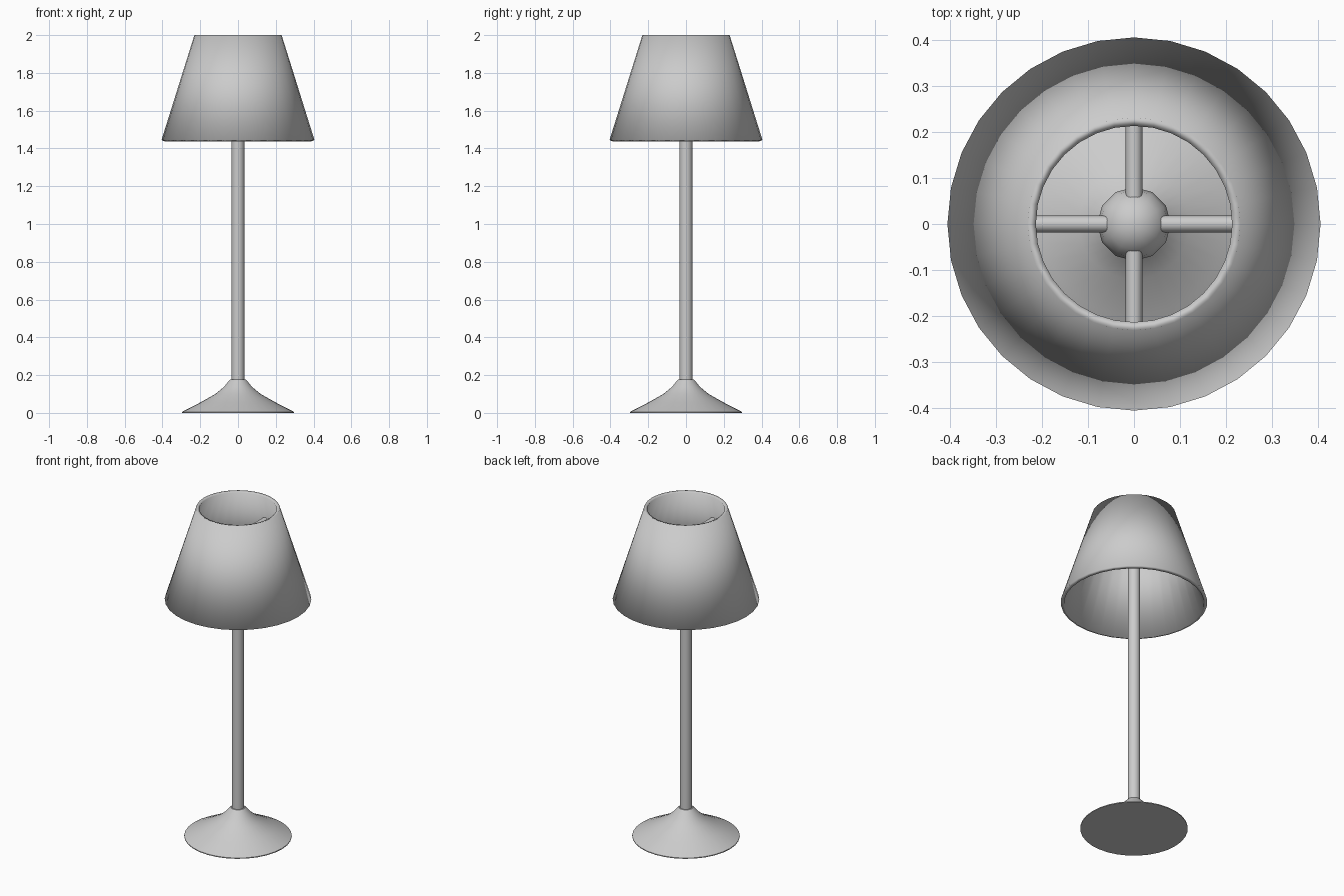
import bpy, math
from mathutils import Vector

if "Cube" in bpy.data.objects:
    bpy.data.objects.remove(bpy.data.objects["Cube"])


def lathe(name, profile, sides=32, closed=False, sharp=True):
    """Revolve (radius, z) points around the z axis; radius 0 makes a pole."""
    verts, rings, faces = [], [], []
    for r, z in profile:
        start = len(verts)
        if r == 0:
            verts.append((0, 0, z))
            rings.append([start] * sides)
        else:
            for i in range(sides):
                a = 2 * math.pi * i / sides
                verts.append((r * math.cos(a), r * math.sin(a), z))
            rings.append(list(range(start, start + sides)))
    pairs = list(zip(rings, rings[1:]))
    if closed:
        pairs.append((rings[-1], rings[0]))
    for lo, hi in pairs:
        for i in range(sides):
            j = (i + 1) % sides
            quad = [lo[i], lo[j], hi[j], hi[i]]
            faces.append(list(dict.fromkeys(quad)))
    mesh = bpy.data.meshes.new(name)
    mesh.from_pydata(verts, [], faces)
    obj = bpy.data.objects.new(name, mesh)
    bpy.context.collection.objects.link(obj)
    smooth(obj, sharp)
    return obj


def smooth(obj, sharp=True):
    bpy.ops.object.select_all(action='DESELECT')
    obj.select_set(True)
    bpy.context.view_layer.objects.active = obj
    if sharp:
        bpy.ops.object.shade_smooth_by_angle(angle=math.radians(35))
    else:
        bpy.ops.object.shade_smooth()


def rod(name, start, end, radius, sides=16):
    start, end = Vector(start), Vector(end)
    d = end - start
    bpy.ops.mesh.primitive_cylinder_add(vertices=sides, radius=radius, depth=d.length,
                                        location=(start + end) / 2)
    obj = bpy.context.object
    obj.rotation_euler = d.to_track_quat('Z', 'Y').to_euler()
    obj.name = name
    smooth(obj)
    return obj


# flared foot with a flat underside
lathe("base", [(0, 0), (0.297, 0), (0.297, 0.005), (0.2, 0.055), (0.12, 0.1),
               (0.075, 0.137), (0.05, 0.168), (0.04, 0.178), (0, 0.178)])

# straight stem
rod("stem", (0, 0, 0.16), (0, 0, 1.76), 0.034, 24)

# thick tapered shade, open at both ends, softly shaded over its rims
lathe("shade", [(0.405, 1.444), (0.231, 2.0), (0.213, 1.995), (0.387, 1.437)],
      closed=True, sharp=False)

# knob on top of the stem
bpy.ops.mesh.primitive_uv_sphere_add(segments=12, ring_count=8, radius=0.08,
                                     location=(0, 0, 1.79))
knob = bpy.context.object
knob.name = "knob"
smooth(knob, sharp=False)

# four spokes holding the shade
for i in range(4):
    a = i * math.pi / 2
    rod(f"spoke_{i + 1}", (0.03 * math.cos(a), 0.03 * math.sin(a), 1.825),
        (0.268 * math.cos(a), 0.268 * math.sin(a), 1.825), 0.018)
